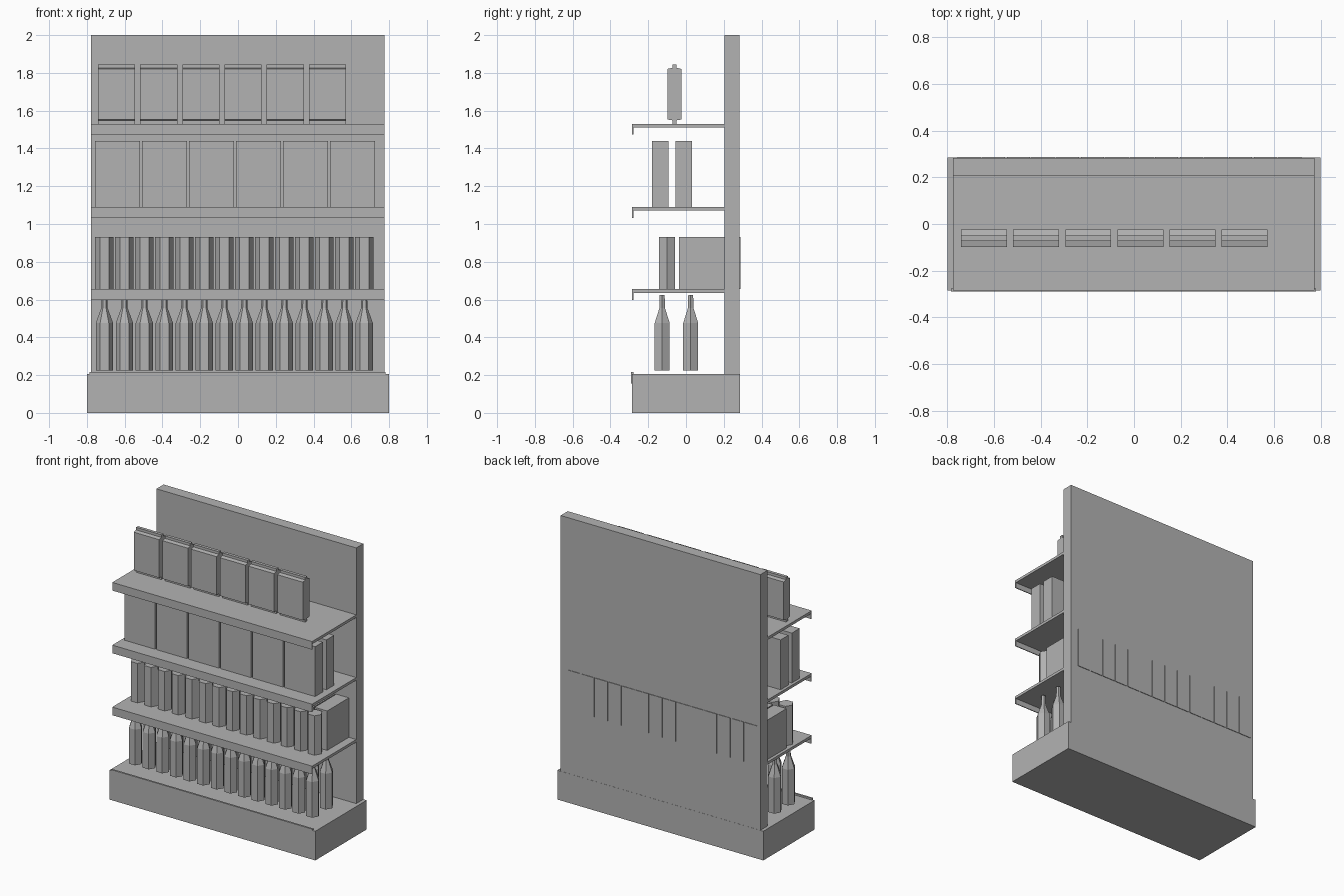
import bpy, bmesh, math

if "Cube" in bpy.data.objects:
    bpy.data.objects.remove(bpy.data.objects["Cube"])

grey = bpy.data.materials.new("plain_grey")
grey.diffuse_color = (0.45, 0.45, 0.45, 1)
grey.use_nodes = True
grey.node_tree.nodes["Principled BSDF"].inputs["Base Color"].default_value = grey.diffuse_color


def add_object(name, bm):
    bmesh.ops.recalc_face_normals(bm, faces=bm.faces)
    mesh = bpy.data.meshes.new(name)
    bm.to_mesh(mesh)
    bm.free()
    mesh.materials.append(grey)
    obj = bpy.data.objects.new(name, mesh)
    bpy.context.collection.objects.link(obj)
    return obj


def extrude_profile(name, profile, x0, x1):
    """Extrude a closed (y, z) profile along x."""
    bm = bmesh.new()
    a = [bm.verts.new((x0, y, z)) for y, z in profile]
    b = [bm.verts.new((x1, y, z)) for y, z in profile]
    n = len(profile)
    bm.faces.new(a)
    bm.faces.new(b)
    for i in range(n):
        j = (i + 1) % n
        bm.faces.new((a[i], a[j], b[j], b[i]))
    return add_object(name, bm)


def box(name, x0, x1, y0, y1, z0, z1):
    return extrude_profile(name, [(y0, z0), (y1, z0), (y1, z1), (y0, z1)], x0, x1)


def hex_lathe(name, x, y, profile):
    """Six-sided solid from (radius, z) rings, corners pointing along x."""
    bm = bmesh.new()
    rings = [[bm.verts.new((x + r * math.cos(k * math.pi / 3),
                            y + r * math.sin(k * math.pi / 3), z))
              for k in range(6)] for r, z in profile]
    bm.faces.new(rings[0])
    bm.faces.new(rings[-1])
    for lo, hi in zip(rings, rings[1:]):
        for k in range(6):
            m = (k + 1) % 6
            bm.faces.new((lo[k], lo[m], hi[m], hi[k]))
    return add_object(name, bm)


# Plinth with raised front lip, and the tall back panel
LEFT, RIGHT = -0.777, 0.775
box("base", -0.80, 0.80, -0.285, 0.285, 0.0, 0.205)
box("base_lip", -0.785, 0.78, -0.29, -0.277, 0.155, 0.216)
box("back_panel", LEFT, RIGHT, 0.205, 0.284, 0.2, 2.0)

# Shelves with a thin front edge hanging down
for top in (0.655, 1.09, 1.53):
    extrude_profile("shelf", [(0.21, top), (-0.285, top), (-0.285, top - 0.057),
                              (-0.279, top - 0.057), (-0.279, top - 0.019),
                              (0.21, top - 0.019)], LEFT, RIGHT)

# Two rows of bottles, then a row of cans with deep cartons behind
for i in range(14):
    x = -0.707 + i * 0.1058
    for y in (-0.126, 0.025):
        hex_lathe("bottle", x, y, [(0.046, 0.225), (0.046, 0.475),
                                   (0.017, 0.555), (0.015, 0.625)])
    hex_lathe("can", x, -0.1, [(0.049, 0.655), (0.049, 0.932)])
    box("deep_carton", x - 0.049, x + 0.049, -0.036, 0.288, 0.655, 0.932)

# Two rows of wide boxes
for i in range(6):
    x = -0.757 + i * 0.2488
    for y in (-0.18, -0.055):
        box("wide_box", x, x + 0.238, y, y + 0.087, 1.09, 1.44)

# Sealed packets with narrow crimped ends
for i in range(6):
    x = -0.741 + i * 0.2232
    right = [(-0.05, 1.53), (-0.05, 1.549), (-0.024, 1.553),
             (-0.024, 1.821), (-0.05, 1.827), (-0.05, 1.845)]
    left = [(-0.122 - y, z) for y, z in reversed(right)]
    extrude_profile("packet", right + left, x, x + 0.197)
